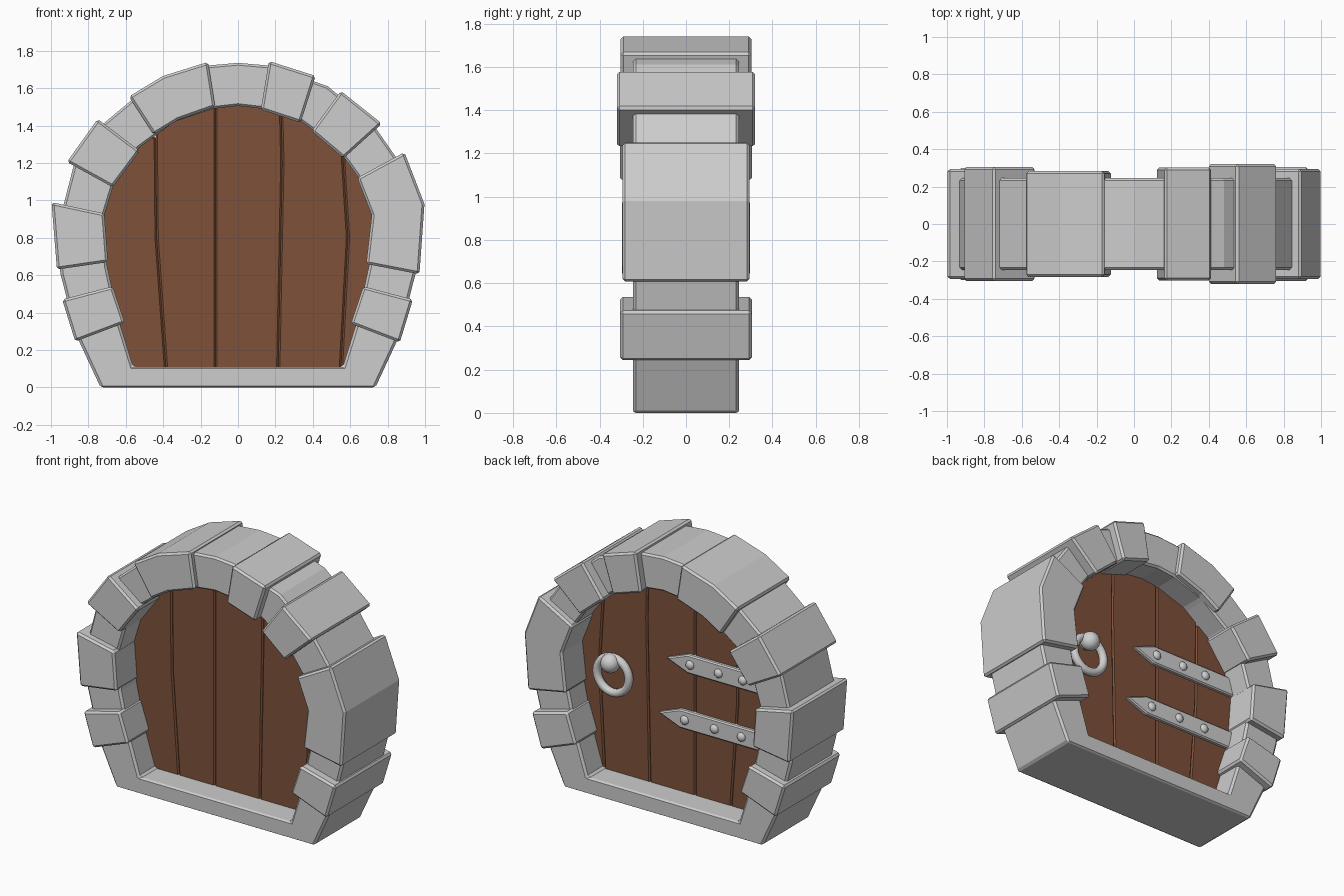
import bpy, bmesh, math
from mathutils import Matrix

if "Cube" in bpy.data.objects:
    bpy.data.objects.remove(bpy.data.objects["Cube"])


def material(name, rgb):
    m = bpy.data.materials.new(name)
    m.diffuse_color = (*rgb, 1)
    m.use_nodes = True
    m.node_tree.nodes["Principled BSDF"].inputs["Base Color"].default_value = m.diffuse_color
    return m


STONE = material("grey_stone", (0.61, 0.61, 0.61))
WOOD = material("brown_wood", (0.21, 0.083, 0.042))
METAL = material("pale_metal", (0.63, 0.63, 0.63))


def finish(bm, name, mat, bevel=0.0):
    bmesh.ops.recalc_face_normals(bm, faces=bm.faces)
    me = bpy.data.meshes.new(name)
    bm.to_mesh(me)
    bm.free()
    me.materials.append(mat)
    ob = bpy.data.objects.new(name, me)
    bpy.context.collection.objects.link(ob)
    if bevel:
        mod = ob.modifiers.new("edge_bevel", 'BEVEL')
        mod.width = bevel
        mod.segments = 1
        mod.limit_method = 'ANGLE'
        mod.angle_limit = math.radians(40)
    return ob


def prism(name, pts, y0, y1, mat, bevel):
    """Extrude an (x, z) outline from y0 to y1."""
    bm = bmesh.new()
    a = [bm.verts.new((x, y0, z)) for x, z in pts]
    b = [bm.verts.new((x, y1, z)) for x, z in pts]
    bm.faces.new(a)
    bm.faces.new(b[::-1])
    n = len(pts)
    for i in range(n):
        j = (i + 1) % n
        bm.faces.new((a[i], b[i], b[j], a[j]))
    return finish(bm, name, mat, bevel)


def mirrored(half):
    return half + [(-x, z) for x, z in half[-2::-1]]


def lerp(z, table):
    """Interpolate x at height z in a list of (x, z)."""
    if z <= table[0][1]:
        return table[0][0]
    for (xa, za), (xb, zb) in zip(table, table[1:]):
        if z <= zb:
            return xa + (xb - xa) * (z - za) / (zb - za)
    return table[-1][0]


# Continuous inner arch frame with sill
OUTER = [(.735, 0), (.865, .28), (.95, .61), (.965, .85), (.88, 1.18), (.72, 1.41), (.48, 1.61), (.17, 1.72), (0, 1.735)]
INNER = [(.56, .11), (.635, .35), (.70, .65), (.715, .92), (.66, 1.1), (.53, 1.28), (.34, 1.42), (.13, 1.49), (0, 1.505)]
bm = bmesh.new()
rows = []
for half, y in ((OUTER, -.245), (OUTER, .245), (INNER, .245), (INNER, -.245)):
    rows.append([bm.verts.new((x, y, z)) for x, z in mirrored(half)])
n = len(rows[0])
for k in range(4):
    r, s = rows[k], rows[(k + 1) % 4]
    for i in range(n):
        j = (i + 1) % n
        bm.faces.new((r[i], r[j], s[j], s[i]))
finish(bm, "arch_frame", STONE, .013)

# Protruding stones around the arch: half depth and outline
STONES = [
    (.300, [(-.94, .47), (-.67, .54), (-.605, .345), (-.87, .245)]),
    (.295, [(-.997, .99), (-.715, .93), (-.695, .67), (-.968, .63)]),
    (.305, [(-.75, 1.435), (-.525, 1.265), (-.67, 1.07), (-.915, 1.205)]),
    (.283, [(-.583, 1.555), (-.40, 1.665), (-.16, 1.74), (-.122, 1.50), (-.32, 1.43), (-.45, 1.35)]),
    (.303, [(.165, 1.745), (.415, 1.665), (.335, 1.415), (.122, 1.485)]),
    (.320, [(.55, 1.585), (.77, 1.41), (.565, 1.225), (.393, 1.37)]),
    (.294, [(.89, 1.257), (.997, .98), (.97, .605), (.685, .66), (.715, .92), (.637, 1.12)]),
    (.305, [(.67, .54), (.935, .47), (.865, .24), (.603, .34)]),
]
for i, (d, pts) in enumerate(STONES):
    prism(f"arch_stone_{i + 1}", pts, -d, d, STONE, .013)

# Door planks between slightly curved seams, tucked into the frame
HALF = [(x + .03, z) for x, z in INNER[:-1]]
SEAMS = [
    [(-2, 0)],
    [(-.385, .1), (-.435, .8), (-.44, 1.35)],
    [(-.12, 0)],
    [(.215, .1), (.237, 1.2), (.23, 1.5)],
    [(.55, .1), (.588, .8), (.56, 1.25)],
    [(2, 0)],
]
for k in range(5):
    left, right = [], []
    for i in range(49):
        z = .08 + i * .03
        w = lerp(z, HALF)
        a, b = max(lerp(z, SEAMS[k]), -w), min(lerp(z, SEAMS[k + 1]), w)
        if b - a > .01:
            left.append((a, z))
            right.append((b, z))
    prism(f"door_plank_{k + 1}", left + right[::-1], -.075, .075, WOOD, .009)


def smooth(bm):
    for f in bm.faces:
        f.smooth = True


def ball(name, loc, r, scale_y=1.0, seg=16):
    bm = bmesh.new()
    mat = Matrix.Translation(loc) @ Matrix.Diagonal((1, scale_y, 1, 1))
    bmesh.ops.create_uvsphere(bm, u_segments=seg, v_segments=seg // 2, radius=r, matrix=mat)
    smooth(bm)
    finish(bm, name, METAL)


# Pointed hinge straps with rivets on the back
for label, z, tip, rivets in (("upper", .985, .08, (-.10, -.31, -.49)),
                              ("lower", .605, .138, (-.06, -.28, -.48))):
    h = .062
    prism(f"{label}_hinge_strap",
          [(-.73, z - h), (tip - .16, z - h), (tip, z), (tip - .16, z + h), (-.73, z + h)],
          .06, .10, METAL, .008)
    for i, x in enumerate(rivets):
        ball(f"{label}_strap_rivet_{i + 1}", (x, .10, z), .03, .7, 12)

# Door knob with stem and hanging ring on the back
ball("handle_knob", (.465, .135, .86), .062)
bm = bmesh.new()
bmesh.ops.create_cone(bm, cap_ends=True, segments=16, radius1=.035, radius2=.035, depth=.08,
                      matrix=Matrix.Translation((.465, .1, .86)) @ Matrix.Rotation(math.pi / 2, 4, 'X'))
finish(bm, "handle_stem", METAL)

bpy.ops.mesh.primitive_torus_add(major_radius=.118, minor_radius=.027, major_segments=28, minor_segments=10,
                                 location=(.46, .115, .775), rotation=(math.pi / 2, 0, 0))
ring = bpy.context.object
ring.name = "handle_ring"
ring.data.materials.append(METAL)
bpy.ops.object.shade_smooth()
